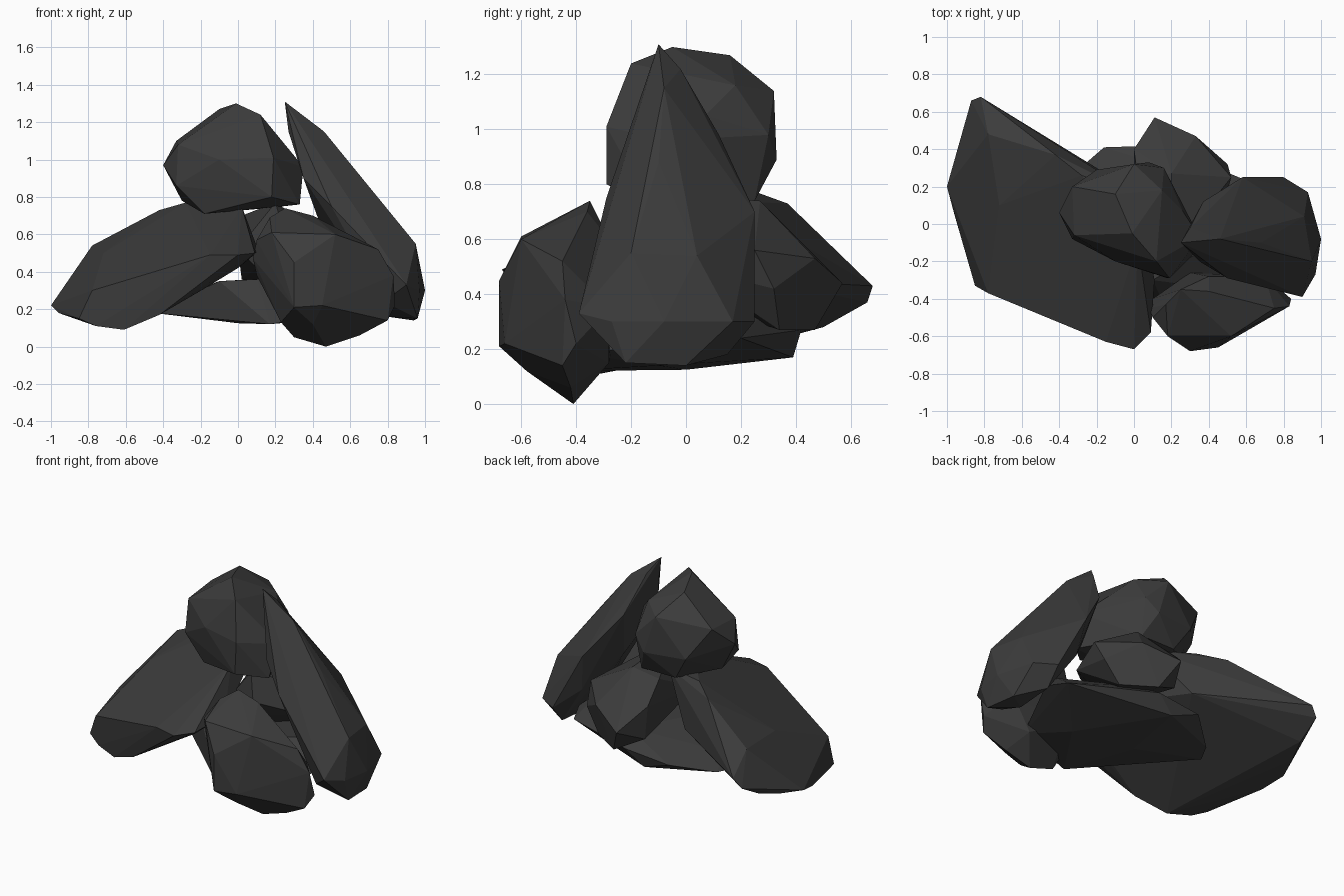
import bpy, bmesh
from mathutils import Vector

stone = bpy.data.materials.new("dark_stone")
stone.diffuse_color = (0.045, 0.045, 0.045, 1)


def rock(name, corners):
    """Faceted boulder: the convex hull of a few chipped corners."""
    bm = bmesh.new()
    for c in corners:
        bm.verts.new(Vector(c))
    res = bmesh.ops.convex_hull(bm, input=bm.verts[:])
    junk = {v for v in res["geom_interior"] + res["geom_unused"]
            if isinstance(v, bmesh.types.BMVert)}
    bmesh.ops.delete(bm, geom=list(junk), context='VERTS')
    # merge nearly coplanar triangles into broad facets
    bmesh.ops.dissolve_limit(bm, angle_limit=0.06, verts=bm.verts[:], edges=bm.edges[:])
    bmesh.ops.recalc_face_normals(bm, faces=bm.faces[:])
    me = bpy.data.meshes.new(name)
    bm.to_mesh(me)
    bm.free()
    me.materials.append(stone)
    ob = bpy.data.objects.new(name, me)
    bpy.context.collection.objects.link(ob)
    return ob


# broad slab leaning in from the left
rock("left_slab", [
    (-1, .2, .22), (-.96, .05, .18), (-.94, .35, .24), (-.87, .66, .37),
    (-.82, .68, .43), (-.78, .48, .54), (-.42, .37, .73), (-.28, .26, .77),
    (-.85, -.33, .15), (-.78, -.37, .3), (-.15, -.63, .49), (0, -.67, .49),
    (.09, -.58, .5), (.11, -.3, .51), (.02, -.1, .75), (.02, .15, .74),
    (-.61, -.42, .09), (-.76, -.37, .11), (-.42, -.49, .17), (-.18, -.44, .31),
    (-.88, .5, .28), (-.2, .3, .45), (0, -.45, .42), (-.72, .1, .5)])

# round boulder on top
rock("top_boulder", [
    (-.4, .06, .97), (-.33, .2, 1.1), (-.1, .16, 1.27), (-.01, -.05, 1.3),
    (.15, .18, 1.16), (.12, -.2, 1.24), (0, .32, 1.14), (-.2, .29, .9),
    (.16, .3, .98), (.08, .33, .89), (.26, .07, 1.05), (.35, -.07, .96),
    (.33, -.15, .76), (.19, -.29, 1.01), (.18, -.29, .8), (-.1, -.2, 1.0),
    (-.33, -.08, .86), (-.32, -.06, 1.08), (-.18, -.1, .71), (-.3, .05, .78),
    (.15, .25, .74), (-.1, .25, .74)])

# tall pointed slab leaning in from the right
rock("right_slab", [
    (.25, -.1, 1.31), (.3, -.02, 1.22), (.46, -.08, 1.15), (.37, .12, .98),
    (.58, .25, .7), (.8, .25, .3), (.93, .17, .3), (1, -.08, .3),
    (.95, -.2, .55), (.91, .04, .54), (.68, -.1, .88), (.97, -.27, .3),
    (.9, -.39, .33), (.96, -.22, .15), (.94, 0, .14), (.8, .15, .18),
    (.5, -.29, .75), (.35, -.2, .9), (.27, -.1, 1.15), (.65, 0, .38),
    (.62, .2, .45), (.78, -.3, .24), (.43, .03, .68), (.8, -.1, .16)])

# boulder at the front right
rock("front_boulder", [
    (.08, -.45, .47), (.1, -.5, .57), (.25, -.35, .74), (.4, -.36, .7),
    (.17, -.43, .69), (.52, -.6, .6), (.75, -.45, .52), (.83, -.44, .38),
    (.84, -.4, .22), (.8, -.45, .14), (.47, -.41, 0), (.3, -.4, .05),
    (.23, -.5, .13), (.3, -.68, .21), (.3, -.68, .45), (.45, -.66, .22),
    (.4, -.58, .12), (.65, -.42, .06), (.18, -.6, .61), (.1, -.4, .38),
    (.3, -.26, .3), (.7, -.28, .35), (.58, -.28, .15), (.4, -.28, .6)])

# boulder filling the back and middle
rock("back_boulder", [
    (0, .4, .58), (.11, .57, .44), (.33, .47, .53), (.5, .32, .42),
    (.52, .25, .56), (.2, .27, .74), (.02, .25, .7), (.2, -.15, .77),
    (.25, -.2, .6), (0, -.1, .52), (.1, -.1, .42), (.2, .47, .27),
    (.4, .34, .27), (.02, .4, .36), (.45, 0, .5)])

# flat slab underneath
rock("base_slab", [
    (-.45, .09, .18), (-.38, .22, .18), (-.16, .41, .24), (.03, .39, .17),
    (.15, .42, .27), (.68, .2, .24), (.74, .06, .26), (.56, -.36, .18),
    (.17, -.45, .12), (0, 0, .125), (.4, -.1, .14), (-.35, .1, .26),
    (-.1, -.22, .35), (.1, -.3, .36), (.2, .3, .35), (.6, 0, .39)])
